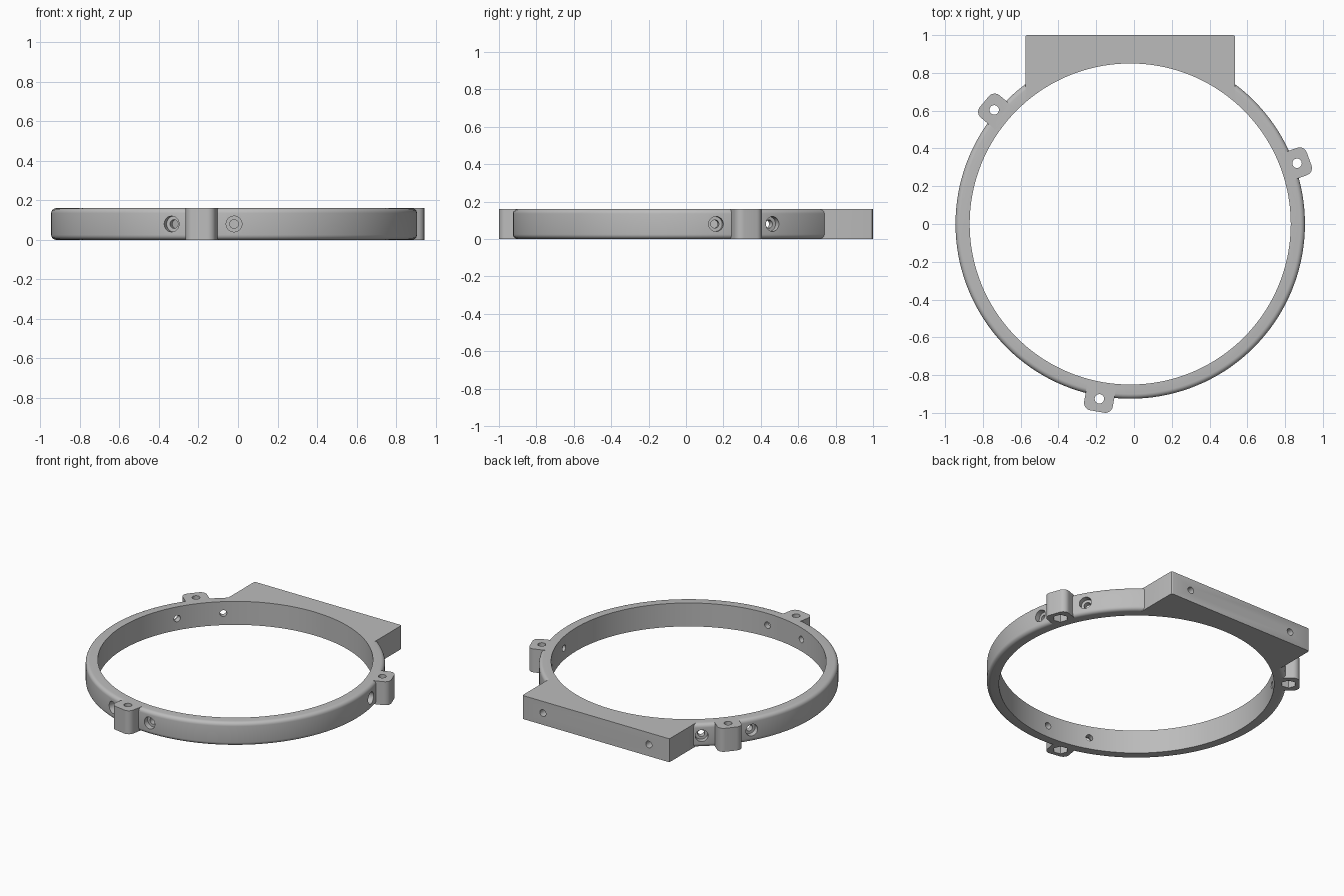
import bpy
import bmesh
import math
from mathutils import Matrix, Vector

cube = bpy.data.objects.get("Cube")
if cube:
    bpy.data.objects.remove(cube, do_unlink=True)

HEIGHT = 0.16
MID = HEIGHT / 2
CENTRE = Vector((-0.02, 0, 0))
OUTER, INNER, FILLET = 0.925, 0.85, 0.025
TAB_ANGLES = (20, 140, 260)

grey = bpy.data.materials.new("plain grey")
grey.use_nodes = True
colour = (0.5, 0.5, 0.5, 1)
grey.diffuse_color = colour
grey.node_tree.nodes["Principled BSDF"].inputs["Base Color"].default_value = colour


def finish(name, bm, matrix=Matrix()):
    bmesh.ops.transform(bm, matrix=matrix, verts=bm.verts)
    bmesh.ops.recalc_face_normals(bm, faces=bm.faces)
    mesh = bpy.data.meshes.new(name)
    bm.to_mesh(mesh)
    bm.free()
    mesh.materials.append(grey)
    obj = bpy.data.objects.new(name, mesh)
    bpy.context.collection.objects.link(obj)
    return obj


def cylinder(name, radius, low, high, sides, matrix):
    """Cylinder along local z between low and high."""
    bm = bmesh.new()
    bmesh.ops.create_cone(bm, cap_ends=True, segments=sides, radius1=radius,
                          radius2=radius, depth=high - low,
                          matrix=Matrix.Translation((0, 0, (low + high) / 2)))
    return finish(name, bm, matrix)


def box(name, low, high, matrix, bevel, pick, segments):
    """Box with the edges chosen by pick rounded off."""
    bm = bmesh.new()
    bmesh.ops.create_cube(bm, size=1)
    low, high = Vector(low), Vector(high)
    for v in bm.verts:
        v.co = Vector(h if c > 0 else l for c, l, h in zip(v.co, low, high))
    edges = [e for e in bm.edges if pick(e.verts[0].co, e.verts[1].co)]
    bmesh.ops.bevel(bm, geom=edges, offset=bevel, segments=segments,
                    profile=0.5, affect='EDGES')
    return finish(name, bm, matrix)


def combine(target, tool, operation):
    mod = target.modifiers.new(operation.title(), 'BOOLEAN')
    mod.operation, mod.solver, mod.object = operation, 'EXACT', tool
    bpy.ops.object.select_all(action='DESELECT')
    target.select_set(True)
    bpy.context.view_layer.objects.active = target
    bpy.ops.object.modifier_apply(modifier=mod.name)
    bpy.data.objects.remove(tool, do_unlink=True)


def turned(angle, z=0):
    """Frame at the ring centre with local x pointing outward at angle."""
    return (Matrix.Translation(CENTRE + Vector((0, 0, z)))
            @ Matrix.Rotation(math.radians(angle), 4, 'Z'))


# Solid disc with rounded rims; the bore is cut afterwards
bm = bmesh.new()
bmesh.ops.create_cone(bm, cap_ends=True, segments=144, radius1=OUTER,
                      radius2=OUTER, depth=HEIGHT,
                      matrix=Matrix.Translation((0, 0, MID)))
rims = [e for e in bm.edges if abs(e.verts[0].co.z - e.verts[1].co.z) < 0.001]
bmesh.ops.bevel(bm, geom=rims, offset=FILLET, segments=5, profile=0.5,
                affect='EDGES')
ring = finish("mounting_ring", bm, turned(0))

# Flat mounting block at the back, softened along its upright rear corners
block = box("mounting_block", (-0.555, 0.65, 0), (0.555, 1, HEIGHT), turned(0),
            0.012, lambda a, b: a.x == b.x and a.y == b.y and a.y == 1, 3)
combine(ring, block, 'UNION')

# Screw tabs with rounded outer corners
for angle in TAB_ANGLES:
    tab = box("screw_tab", (0.87, -0.077, 0), (1.008, 0.077, HEIGHT),
              turned(angle), 0.04,
              lambda a, b: a.z != b.z and a.x > 1 and b.x > 1, 6)
    combine(ring, tab, 'UNION')

# Central bore
combine(ring, cylinder("bore", INNER, -0.1, 0.3, 144, turned(0)), 'DIFFERENCE')

# Tab screw holes with hexagonal nut pockets below
for angle in TAB_ANGLES:
    place = turned(angle) @ Matrix.Translation((0.94, 0, 0))
    combine(ring, cylinder("screw_hole", 0.025, -0.1, 0.3, 24, place), 'DIFFERENCE')
    combine(ring, cylinder("nut_pocket", 0.046, -0.1, 0.05, 6, place), 'DIFFERENCE')

# Counterbored radial holes on either side of each tab
along_x = Matrix.Rotation(math.pi / 2, 4, 'Y')
for angle in [a + side for a in TAB_ANGLES for side in (-10, 10)]:
    place = turned(angle, MID) @ along_x
    combine(ring, cylinder("radial_hole", 0.022, 0.8, 1, 24, place), 'DIFFERENCE')
    combine(ring, cylinder("counterbore", 0.04, 0.888, 1, 24, place), 'DIFFERENCE')

# Blind holes in the rear face of the block
for x in (-0.4, 0.4):
    place = (turned(90, MID) @ Matrix.Translation((0, -x, 0)) @ along_x)
    combine(ring, cylinder("blind_hole", 0.023, 0.88, 1.1, 24, place), 'DIFFERENCE')

bpy.ops.object.shade_smooth_by_angle(angle=math.radians(30))
